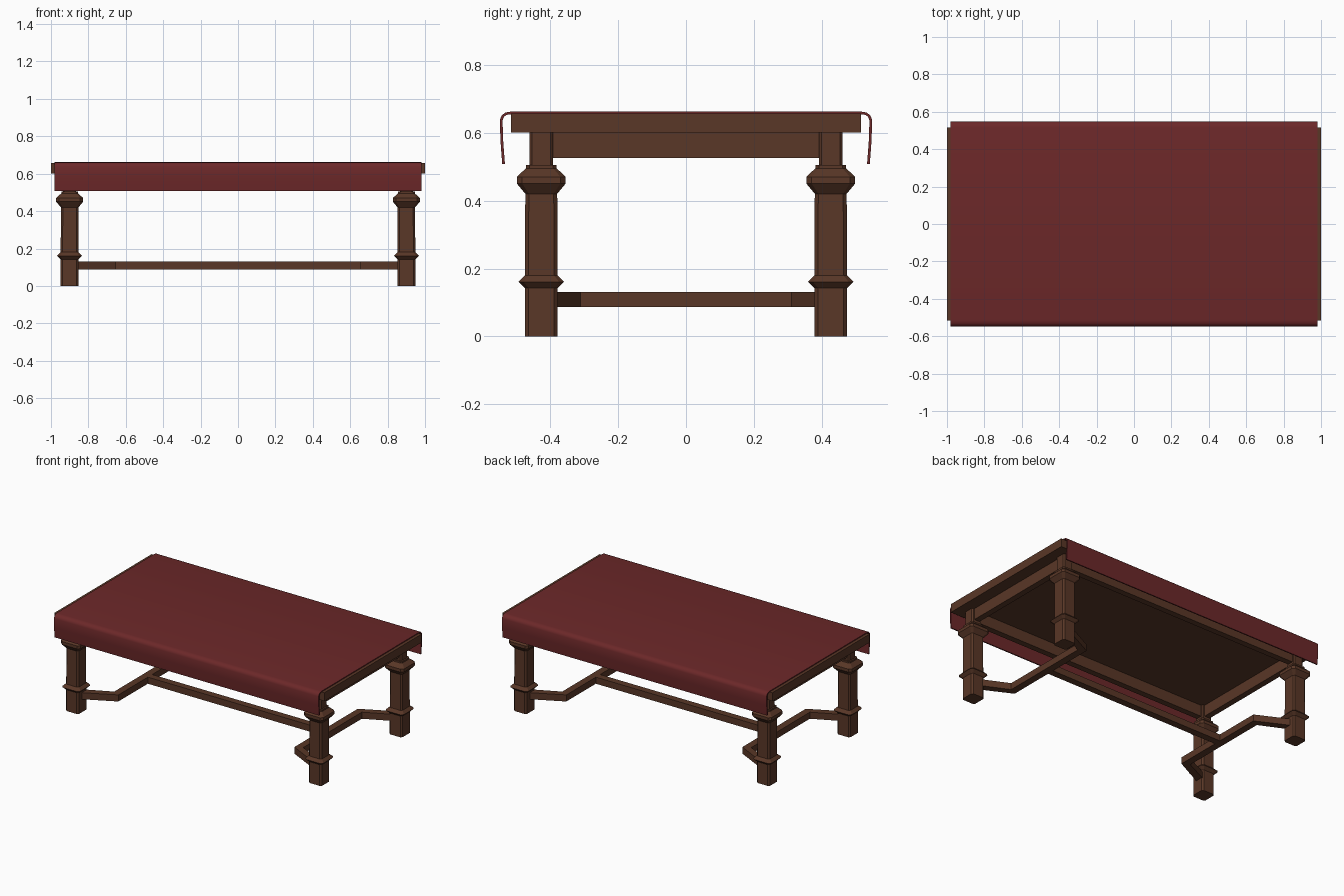
import bpy, bmesh

if "Cube" in bpy.data.objects:
    bpy.data.objects.remove(bpy.data.objects["Cube"])

def material(name, rgb):
    m = bpy.data.materials.new(name)
    m.diffuse_color = (*rgb, 1)
    m.use_nodes = True
    m.node_tree.nodes["Principled BSDF"].inputs["Base Color"].default_value = m.diffuse_color
    return m

WOOD = material("dark_wood", (0.10, 0.038, 0.02))
RED = material("red_cloth", (0.15, 0.021, 0.022))

def finish(name, bm, mat):
    bmesh.ops.recalc_face_normals(bm, faces=bm.faces)
    me = bpy.data.meshes.new(name)
    bm.to_mesh(me)
    bm.free()
    me.materials.append(mat)
    ob = bpy.data.objects.new(name, me)
    bpy.context.collection.objects.link(ob)
    return ob

def loft(name, rings, mat):
    """Skin a closed solid through a list of equal-sized point rings."""
    bm = bmesh.new()
    loops = [[bm.verts.new(p) for p in r] for r in rings]
    n = len(loops[0])
    for a, b in zip(loops, loops[1:]):
        for i in range(n):
            j = (i + 1) % n
            bm.faces.new((a[i], a[j], b[j], b[i]))
    bm.faces.new(loops[0])
    bm.faces.new(loops[-1])
    return finish(name, bm, mat)

def box(name, x, y, z, mat=WOOD):
    rings = [[(x[0], y[0], h), (x[1], y[0], h), (x[1], y[1], h), (x[0], y[1], h)] for h in z]
    return loft(name, rings, mat)

# table top
box("table_top", (-1, 1), (-0.515, 0.515), (0.60, 0.656))

# legs: chamfered square section following a turned profile (half width, z)
profile = [(0.048, 0), (0.048, 0.142), (0.067, 0.161), (0.048, 0.18), (0.047, 0.42),
           (0.072, 0.45), (0.072, 0.47), (0.045, 0.495), (0.045, 0.505),
           (0.035, 0.505), (0.035, 0.60)]

def section(cx, cy, h, z):
    c = h * 0.78
    pts = [(h, -c), (h, c), (c, h), (-c, h), (-h, c), (-h, -c), (-c, -h), (c, -h)]
    return [(cx + x, cy + y, z) for x, y in pts]

for sy, fb in ((-1, "front"), (1, "back")):
    for sx, lr in ((-1, "left"), (1, "right")):
        loft(f"{fb}_{lr}_leg", [section(sx * 0.9, sy * 0.426, h, z) for h, z in profile], WOOD)
    # long apron
    y = sy * 0.425
    box(f"{fb}_apron", (-0.88, 0.88), (y - 0.02, y + 0.02), (0.525, 0.60))

for sx, lr in ((-1, "left"), (1, "right")):
    # short apron
    x = sx * 0.9
    box(f"{lr}_apron", (x - 0.02, x + 0.02), (-0.40, 0.40), (0.525, 0.60))
    # bent end stretcher: (inner x, y) and (outer x, y) along the path
    path = [((0.875, -0.447), (0.90, -0.405)), ((0.652, -0.335), (0.70, -0.31)),
            ((0.652, 0.335), (0.70, 0.31)), ((0.875, 0.447), (0.90, 0.405))]
    rings = [[(sx * a[0], a[1], 0.087), (sx * b[0], b[1], 0.087),
              (sx * b[0], b[1], 0.131), (sx * a[0], a[1], 0.131)] for a, b in path]
    loft(f"{lr}_stretcher", rings, WOOD)

# centre stretcher
box("centre_stretcher", (-0.66, 0.66), (-0.023, 0.023), (0.087, 0.131))

# cloth draped over the long edges: outer half profile, inner half profile
outer = [(0.541, 0.508), (0.546, 0.575), (0.548, 0.637), (0.543, 0.65), (0.532, 0.659), (0.515, 0.662)]
inner = [(0.515, 0.654), (0.529, 0.652), (0.536, 0.646), (0.540, 0.636), (0.538, 0.575), (0.533, 0.508)]

def both(half):
    return half + [(-y, z) for y, z in reversed(half)]

o, i = both(outer), both(list(reversed(inner)))
bm = bmesh.new()
ends = []
for x in (-0.98, 0.98):
    ends.append([[bm.verts.new((x, y, z)) for y, z in line] for line in (o, i)])
(ol, il), (orr, ir) = ends
for k in range(len(o) - 1):
    for a, b in ((ol, orr), (ir, il), (il, ol), (orr, ir)):
        bm.faces.new((a[k], a[k + 1], b[k + 1], b[k]))
for k in (0, -1):
    bm.faces.new((ol[k], orr[k], ir[k], il[k]))
cloth = finish("cloth", bm, RED)
bpy.context.view_layer.objects.active = cloth
cloth.select_set(True)
bpy.ops.object.shade_smooth_by_angle()
